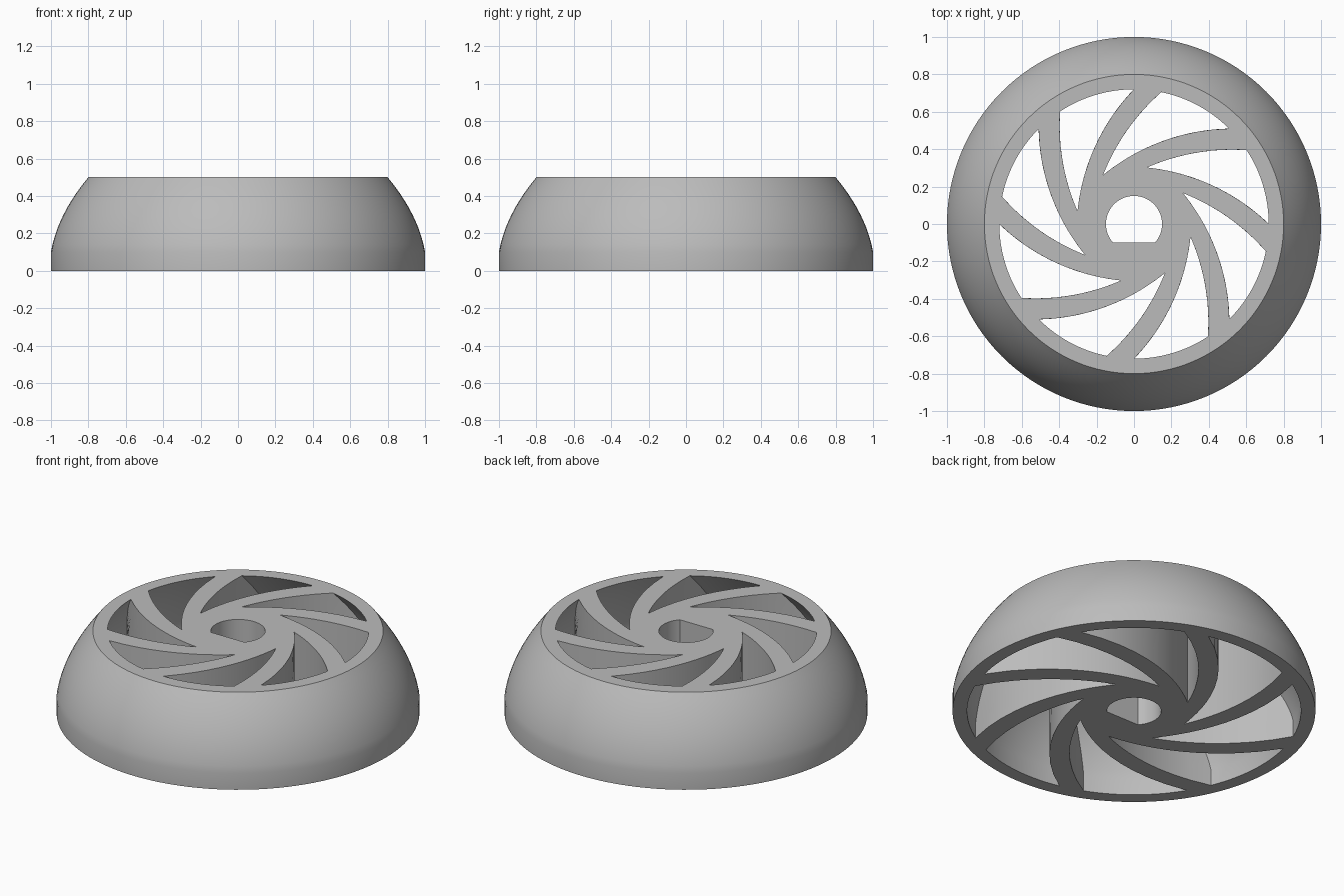
import bpy, bmesh, math
from mathutils import Vector

SPOKES = 8
EDGE_STEPS = 12
ARC_STEPS = 14
WALL = 0.08

cube = bpy.data.objects.get("Cube")
if cube:
    bpy.data.objects.remove(cube, do_unlink=True)

# Side profile of the rim: short straight band, then a dome curving inwards
profile = [(1.0, 0.0), (1.0, 0.1)]
for i in range(1, 11):
    u = 0.4 * i / 10
    profile.append((1 - 0.17 * u - 0.825 * u * u, 0.1 + u))


def polar(r, a):
    return Vector((r * math.cos(a), r * math.sin(a)))


def arc_centre(start, end, radius):
    """Centre of a clockwise arc from start to end."""
    d = end - start
    side = Vector((d.y, -d.x)).normalized()
    return (start + end) / 2 + side * math.sqrt(radius ** 2 - d.length_squared / 4)


def point_on_arc(centre, radius, r):
    """Point of the arc at distance r from the wheel axis."""
    d = centre.length
    cosine = (r * r + d * d - radius ** 2) / (2 * r * d)
    return polar(r, math.atan2(centre.y, centre.x) + math.acos(max(-1, min(1, cosine))))


# Curved sides of one opening, from its inner tip to the rim
tip = Vector((-0.165, 0.262))
left_r, right_r = 1.15, 1.1
left_c = arc_centre(tip, Vector((0.145, 0.705)), left_r)
right_c = arc_centre(tip, Vector((0.51, 0.51)), right_r)


def opening(rim, turn):
    """Outline of one opening that reaches out to the radius rim."""
    radii = [tip.length + (rim - tip.length) * (i / EDGE_STEPS) ** 2
             for i in range(EDGE_STEPS + 1)]
    left = [point_on_arc(left_c, left_r, r) for r in radii]
    right = [point_on_arc(right_c, right_r, r) for r in radii]
    a = math.atan2(left[-1].y, left[-1].x)
    b = math.atan2(right[-1].y, right[-1].x)
    arc = [polar(rim, a + (b - a) * i / ARC_STEPS) for i in range(1, ARC_STEPS)]
    outline = [tip] + left[1:] + arc + right[:0:-1]
    c, s = math.cos(turn), math.sin(turn)
    return [Vector((p.x * c - p.y * s, p.x * s + p.y * c)) for p in outline]


bm = bmesh.new()
bottom_edges, top_edges = [], []


def loft(levels):
    """Wall through stacked outlines; keeps its end loops for the flat caps."""
    rows = [[bm.verts.new((p.x, p.y, z)) for p in outline] for outline, z in levels]
    n = len(rows[0])
    for low, high in zip(rows, rows[1:]):
        for i in range(n):
            j = (i + 1) % n
            bm.faces.new((low[i], low[j], high[j], high[i]))
    for row, store in ((rows[0], bottom_edges), (rows[-1], top_edges)):
        store.extend(bm.edges.get((row[i], row[(i + 1) % n])) for i in range(n))


# Outer rim
loft([([polar(r, math.tau * i / 128) for i in range(128)], z) for r, z in profile])

# Openings between the swept spokes, widening downwards inside the rim
for k in range(SPOKES):
    loft([(opening(r - WALL, math.tau * k / SPOKES), z) for r, z in profile])

# D-shaped shaft hole
flat = math.asin(-0.1 / 0.15)
sweep = math.pi - 2 * flat
shaft = [polar(0.15, flat + sweep * i / 48) for i in range(49)]
loft([(shaft, 0.0), (shaft, 0.5)])

# Flat top and bottom
for edges in (bottom_edges, top_edges):
    bmesh.ops.triangle_fill(bm, edges=edges, use_beauty=True, normal=(0, 0, 1))
bmesh.ops.recalc_face_normals(bm, faces=bm.faces[:])

mesh = bpy.data.meshes.new("spoked_wheel")
bm.to_mesh(mesh)
bm.free()
wheel = bpy.data.objects.new("spoked_wheel", mesh)
bpy.context.collection.objects.link(wheel)

# Plain grey
grey = bpy.data.materials.new("plain_grey")
grey.use_nodes = True
colour = (0.5, 0.5, 0.5, 1)
grey.diffuse_color = colour
grey.node_tree.nodes["Principled BSDF"].inputs["Base Color"].default_value = colour
mesh.materials.append(grey)

bpy.ops.object.select_all(action="DESELECT")
wheel.select_set(True)
bpy.context.view_layer.objects.active = wheel
bpy.ops.object.shade_smooth_by_angle(angle=math.radians(30))
